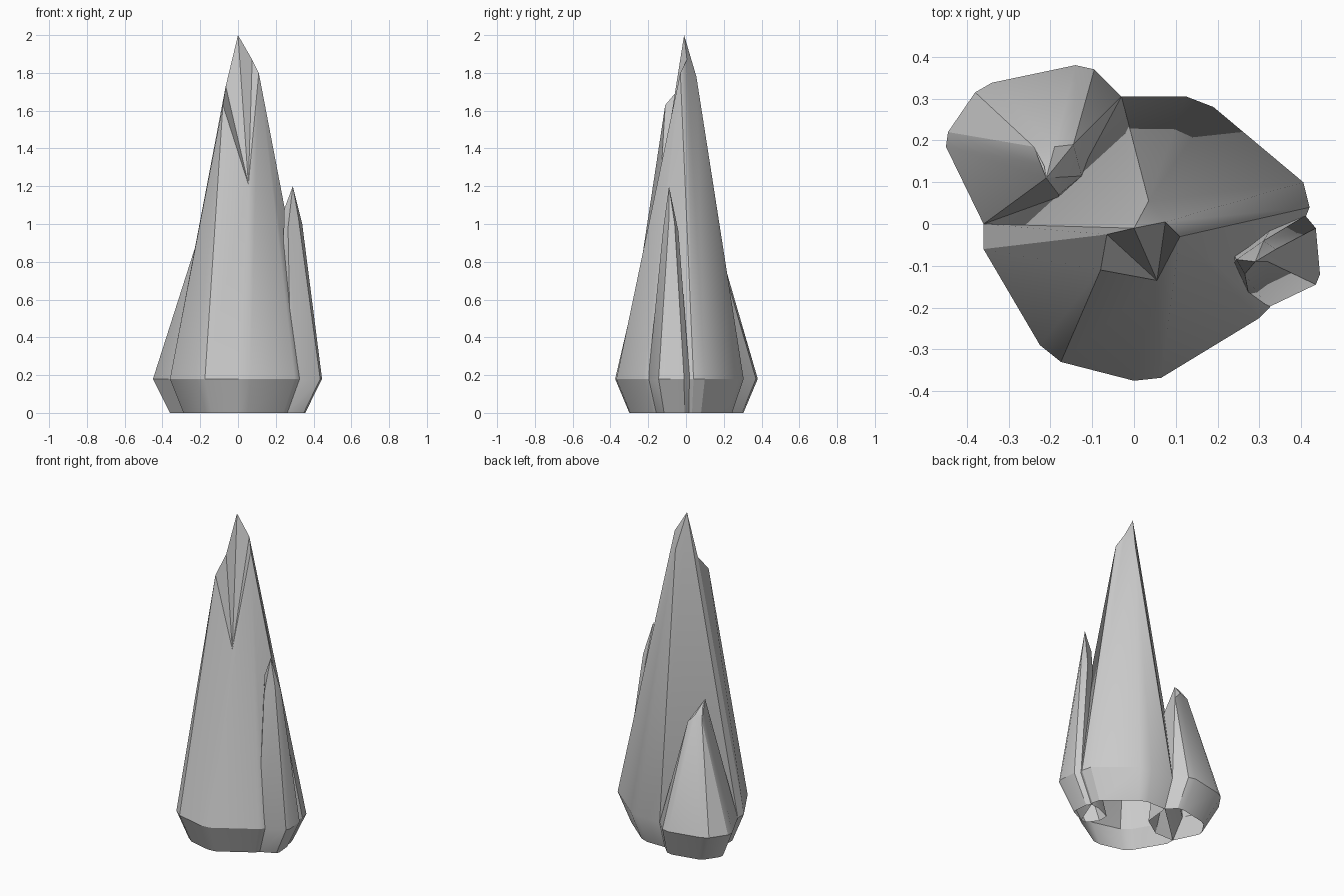
import bpy

if "Cube" in bpy.data.objects:
    bpy.data.objects.remove(bpy.data.objects["Cube"])


def crystal(name, ring, tips, cap, belt_z=0.18, foot=0.8):
    """Open-bottomed shard: foot ring, wide belt, then facets rising to tips."""
    n = len(ring)
    verts = [(x * foot, y * foot, 0) for x, y, _ in ring]
    verts += [(x, y, belt_z) for x, y, _ in ring]
    verts += tips
    faces = []
    for i in range(n):
        j = (i + 1) % n
        a, b = 2 * n + ring[i][2], 2 * n + ring[j][2]
        faces.append((i, j, n + j, n + i))
        faces.append((n + i, n + j, b, a) if a != b else (n + i, n + j, a))
    faces += [tuple(2 * n + k for k in f) for f in cap]
    mesh = bpy.data.meshes.new(name)
    mesh.from_pydata(verts, [], faces)
    mesh.update()
    obj = bpy.data.objects.new(name, mesh)
    bpy.context.collection.objects.link(obj)
    bpy.ops.object.select_all(action='DESELECT')
    obj.select_set(True)
    bpy.context.view_layer.objects.active = obj
    bpy.ops.object.shade_smooth_by_angle(angle=0.52)
    return obj


def fan(centre, count):
    """Triangles from one tip to all the others, in ring order."""
    ids = [(centre + k) % count for k in range(1, count)]
    return [(centre, a, b) for a, b in zip(ids, ids[1:])]


# Main crystal: ring entries are x, y, index of the tip each edge runs to
crystal("main_crystal",
        [(-.36, -.06, 0), (-.225, -.29, 1), (-.175, -.33, 1), (0, -.375, 2),
         (.065, -.368, 2), (.30, -.225, 3), (.325, -.20, 3), (.42, .04, 3),
         (.405, .10, 4), (.19, .28, 5), (.125, .305, 5), (-.03, .305, 5),
         (-.36, 0, 6)],
        [(-.065, -.025, 1.73), (-.08, -.11, 1.63), (.055, -.135, 1.21),
         (.11, -.03, 1.8), (.075, .005, 1.87), (.035, .055, 1.78),
         (0, -.01, 2.0)],
        # broken front notch fans out from its lowest point
        [(2, 3, 4), (2, 4, 6), (2, 6, 0), (2, 0, 1), (4, 5, 6)])

# Short crystal at the back left
crystal("back_left_crystal",
        [(-.03, .305, 0), (-.095, .37, 0), (-.14, .38, 0), (-.34, .338, 1),
         (-.38, .315, 2), (-.445, .22, 2), (-.45, .185, 3), (-.36, 0, 4),
         (-.2, 0, 5), (-.05, .1, 6)],
        [(-.145, .19, .80), (-.19, .185, .85), (-.24, .185, .83),
         (-.215, .14, .90), (-.21, .11, .93), (-.18, .07, .76),
         (-.125, .115, .72)],
        fan(4, 7))

# Slim crystal on the right
crystal("right_crystal",
        [(.445, -.12, 0), (.435, -.01, 1), (.41, .02, 2), (.34, .01, 2),
         (.22, -.04, 3), (.22, -.12, 3), (.28, -.20, 4), (.32, -.20, 4),
         (.435, -.145, 0)],
        [(.32, -.09, 1.03), (.34, -.06, 1.0), (.31, -.04, .96),
         (.245, -.085, 1.08), (.265, -.12, .98), (.29, -.09, 1.2)],
        [(5, i, (i + 1) % 5) for i in range(5)])
